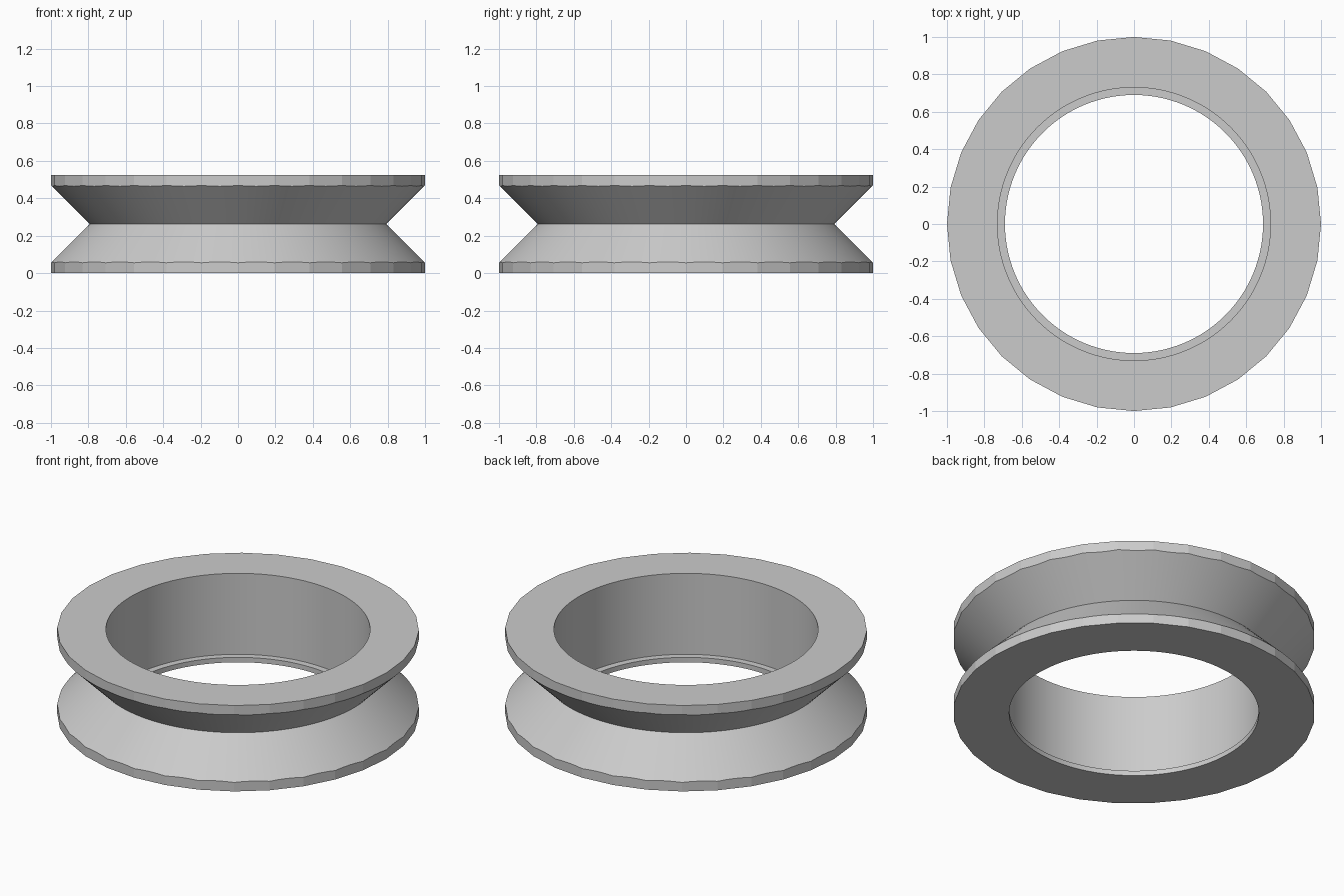
import bpy
import bmesh
from math import cos, sin, pi, radians

if "Cube" in bpy.data.objects:
    bpy.data.objects.remove(bpy.data.objects["Cube"], do_unlink=True)

SIDES = 32            # flats on the outer rim
SEGMENTS = SIDES * 4  # round bore and groove
HEIGHT = 0.524
MID = HEIGHT / 2
GROOVE = 0.793        # radius at the bottom of the groove
BORE, LIP, LIP_TOP = 0.73, 0.69, 0.03

grey = bpy.data.materials.new("plain grey")
grey.use_nodes = True
colour = (0.6, 0.6, 0.6, 1)
grey.diffuse_color = colour
grey.node_tree.nodes["Principled BSDF"].inputs["Base Color"].default_value = colour


def rim_radius(angle):
    """Distance from the axis to the flat-sided rim."""
    step = 2 * pi / SIDES
    return cos(step / 2) / cos(angle % step - step / 2)


def section(angle):
    """Closed cross-section: 45 degree groove, flat-sided flanges, stepped bore."""
    rim = rim_radius(angle)
    rise = rim - GROOVE
    return [(LIP, 0), (rim, 0), (rim, MID - rise), (GROOVE, MID),
            (rim, MID + rise), (rim, HEIGHT), (BORE, HEIGHT),
            (BORE, LIP_TOP), (LIP, LIP_TOP)]


# Grooved ring
bm = bmesh.new()
loops = []
for i in range(SEGMENTS):
    a = 2 * pi * i / SEGMENTS
    loops.append([bm.verts.new((r * cos(a), r * sin(a), z)) for r, z in section(a)])
for i, loop in enumerate(loops):
    after = loops[(i + 1) % SEGMENTS]
    for j in range(len(loop)):
        k = (j + 1) % len(loop)
        bm.faces.new((loop[j], after[j], after[k], loop[k]))
bmesh.ops.recalc_face_normals(bm, faces=bm.faces)

mesh = bpy.data.meshes.new("grooved_ring")
bm.to_mesh(mesh)
bm.free()
mesh.materials.append(grey)
ring = bpy.data.objects.new("grooved_ring", mesh)
bpy.context.collection.objects.link(ring)

# Smooth bore and groove, crisp rim flats
bpy.ops.object.select_all(action='DESELECT')
ring.select_set(True)
bpy.context.view_layer.objects.active = ring
bpy.ops.object.shade_smooth_by_angle(angle=radians(8))
